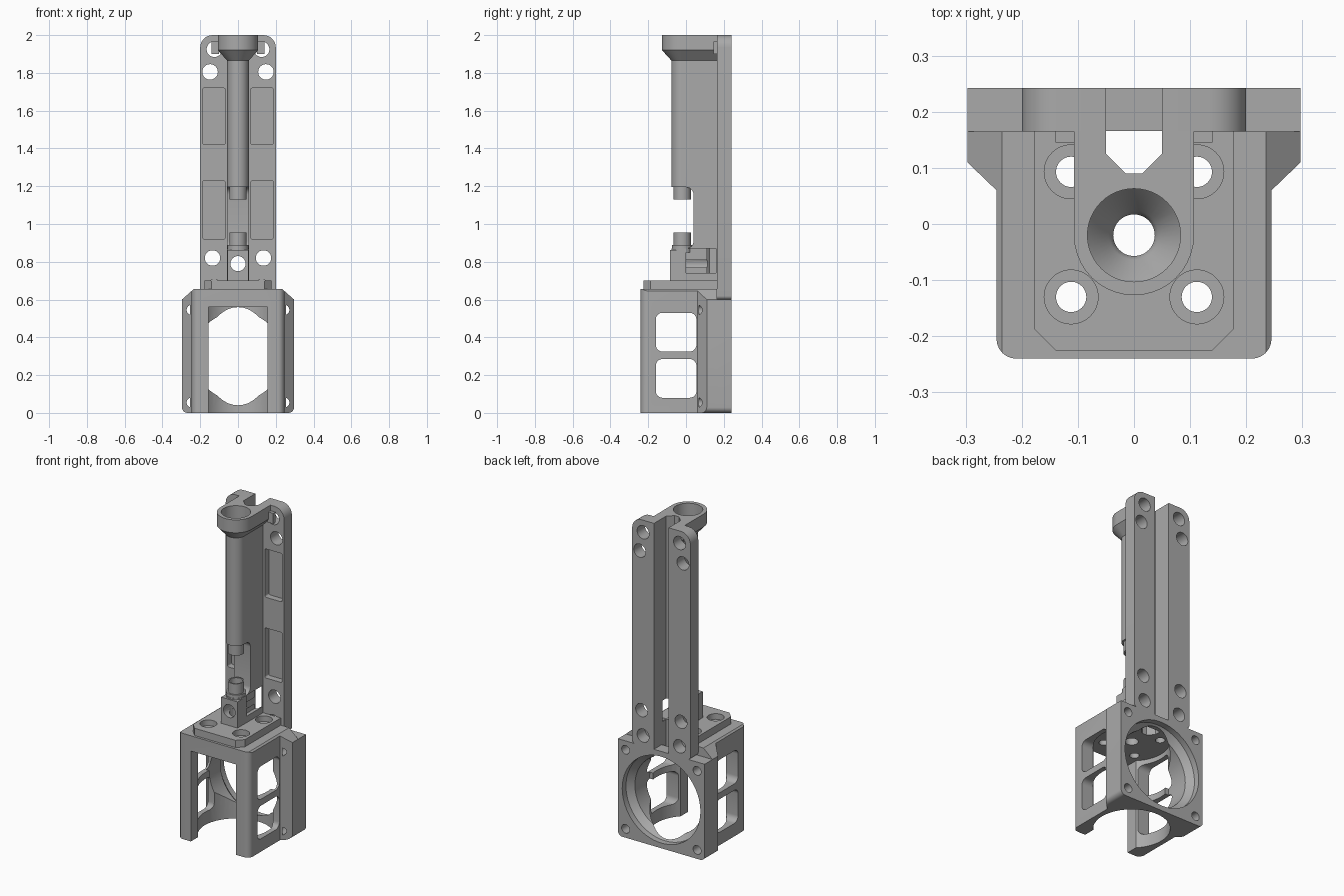
import bpy, bmesh, math
from mathutils import Vector

if "Cube" in bpy.data.objects:
    bpy.data.objects.remove(bpy.data.objects["Cube"])

grey = bpy.data.materials.new("mid_grey")
grey.use_nodes = True
colour = (0.4, 0.4, 0.4, 1)
grey.diffuse_color = colour
grey.node_tree.nodes["Principled BSDF"].inputs["Base Color"].default_value = colour


def finish(bm, name):
    bmesh.ops.recalc_face_normals(bm, faces=bm.faces)
    mesh = bpy.data.meshes.new(name)
    bm.to_mesh(mesh)
    bm.free()
    mesh.materials.append(grey)
    obj = bpy.data.objects.new(name, mesh)
    bpy.context.collection.objects.link(obj)
    return obj


def place(axis, a, b, c):
    return {"X": (c, a, b), "Y": (a, c, b), "Z": (a, b, c)}[axis]


def loft(name, axis, rings):
    """Solid through rings of 2D points, each ring given as (height, points)."""
    bm = bmesh.new()
    loops = [[bm.verts.new(place(axis, a, b, h)) for a, b in pts] for h, pts in rings]
    for low, high in zip(loops, loops[1:]):
        for i in range(len(low)):
            j = (i + 1) % len(low)
            bm.faces.new((low[i], low[j], high[j], high[i]))
    bm.faces.new(loops[0])
    bm.faces.new(loops[-1])
    return finish(bm, name)


def prism(name, axis, pts, lo, hi):
    return loft(name, axis, [(lo, pts), (hi, pts)])


def box(name, x0, x1, y0, y1, z0, z1):
    return prism(name, "Z", [(x0, y0), (x1, y0), (x1, y1), (x0, y1)], z0, z1)


def circle(a, b, r, n=40):
    return [(a + r * math.cos(2 * math.pi * i / n), b + r * math.sin(2 * math.pi * i / n)) for i in range(n)]


def lathe(name, axis, a, b, profile, n=48):
    return loft(name, axis, [(h, circle(a, b, r, n)) for h, r in profile])


def rod(name, axis, a, b, r, lo, hi):
    return lathe(name, axis, a, b, [(lo, r), (hi, r)])


def rounded(pts, radii, n=6):
    """Polygon with each corner replaced by a curve of the given size."""
    out = []
    for i, r in enumerate(radii):
        p, q, s = (Vector(pts[k % len(pts)]) for k in (i - 1, i, i + 1))
        if r == 0:
            out.append(tuple(q))
            continue
        a, b = q + (p - q).normalized() * r, q + (s - q).normalized() * r
        w = math.sqrt(0.5)
        for k in range(n + 1):
            t = k / n
            u, v, x = (1 - t) ** 2, 2 * t * (1 - t) * w, t * t
            out.append(tuple((a * u + q * v + b * x) / (u + v + x)))
    return out


def rect(a0, a1, b0, b1, r):
    return rounded([(a0, b0), (a1, b0), (a1, b1), (a0, b1)], [r] * 4)


def boolean(targets, tool, mode="DIFFERENCE"):
    for t in targets:
        m = t.modifiers.new("cut", "BOOLEAN")
        m.operation, m.object, m.solver = mode, tool, "EXACT"
        deps = bpy.context.evaluated_depsgraph_get()
        mesh = bpy.data.meshes.new_from_object(t.evaluated_get(deps))
        t.modifiers.clear()
        t.data = mesh
    bpy.data.objects.remove(tool)


def mirrored(pts):
    return pts + [(-a, b) for a, b in reversed(pts)]


AXIS_Y = -0.02  # centre of the vertical bore

# Motor housing: plan shape trimmed by its front silhouette
plan = rounded(mirrored([(0.245, -0.24), (0.245, 0.06), (0.297, 0.11), (0.297, 0.242)]),
               [0.035, 0, 0, 0, 0, 0, 0, 0.035])
housing = prism("motor_housing", "Z", plan, 0, 0.655)
outline = rounded(mirrored([(0.297, 0), (0.297, 0.6), (0.235, 0.655)]), [0.03, 0, 0, 0, 0, 0.03])
boolean([housing], prism("t", "Y", outline, -0.5, 0.5), "INTERSECT")
boolean([housing], box("t", -0.5, 0.5, 0.165, 0.4, 0.6, 0.8))
boolean([housing], rod("t", "Z", 0, AXIS_Y, 0.215, -0.1, 0.56))
boolean([housing], box("t", -0.155, 0.155, -0.4, -0.02, -0.1, 0.56))
boolean([housing], lathe("t", "Y", 0, 0.3, [(0.02, 0.235), (0.165, 0.235), (0.205, 0.268), (0.3, 0.268)], 64))
for z0, z1 in ((0.08, 0.285), (0.325, 0.53)):
    boolean([housing], prism("t", "X", rect(-0.16, 0.055, z0, z1, 0.035), -0.4, 0.4))
for x in (-0.245, 0.245):
    for z in (0.055, 0.545):
        boolean([housing], rod("t", "Y", x, z, 0.027, 0.07, 0.3))

# Mounting pad on top of the housing
pad = prism("mounting_pad", "Z",
            mirrored([(0.14, -0.225), (0.178, -0.187), (0.178, 0.165)]), 0.65, 0.7)
for x in (-0.112, 0.112):
    for y in (-0.13, 0.093):
        boolean([pad, housing], lathe("t", "Z", x, y, [(0.5, 0.027), (0.665, 0.027), (0.6651, 0.048), (0.8, 0.048)]))

# Pair of tall back plates with screw holes and front pockets
plates = []
for side, name in ((1, "left_back_plate"), (-1, "right_back_plate")):
    pts = rounded([(0.05 * side, 0.6), (0.2 * side, 0.6), (0.2 * side, 2), (0.05 * side, 2)], [0, 0.02, 0.065, 0])
    plate = prism(name, "Y", pts, 0.165, 0.242)
    for x, z in ((0.125, 1.925), (0.148, 1.805), (0.135, 0.82), (0.125, 0.665)):
        boolean([plate], rod("t", "Y", x * side, z, 0.041, 0.1, 0.3))
    for z0, z1 in ((0.92, 1.23), (1.42, 1.72)):
        a, b = sorted((0.068 * side, 0.187 * side))
        boolean([plate], prism("t", "Y", rect(a, b, z0, z1, 0.01), 0.1, 0.205))
    plates.append(plate)


def stadium(r, back=0.17, n=20):
    arc = [(r * math.cos(math.pi * (1 + i / n)), AXIS_Y + r * math.sin(math.pi * (1 + i / n))) for i in range(n + 1)]
    return arc + [(r, back), (-r, back)]


# Guide column with an open gap, and the flared collar at its top
column = prism("guide_column", "Z", stadium(0.057), 0.69, 1.87)
gap = rounded([(-0.3, 0.87), (0.04, 0.87), (0.04, 1.195), (-0.3, 1.195)], [0, 0.04, 0.04, 0])
boolean([column], prism("t", "X", gap, -0.3, 0.3))
collar = loft("flared_collar", "Z", [(1.865, stadium(0.057)), (1.92, stadium(0.107)), (2, stadium(0.107))])
ears = [box(n, a, a + 0.04, 0.145, 0.166, 1.9, 1.965)
        for n, a in (("left_collar_ear", 0.1), ("right_collar_ear", -0.14))]

# Base block and the two short tube ends facing each other
block = box("base_block", -0.056, 0.056, -0.085, 0.0, 0.69, 0.862)
lower_tip = lathe("lower_tube_end", "Z", 0, AXIS_Y, [(0.85, 0.055), (0.89, 0.055), (0.8901, 0.046), (0.955, 0.046)])
upper_tip = rod("upper_tube_end", "Z", 0, AXIS_Y, 0.046, 1.13, 1.2)

# Rear channel, wire passage, side recess, cross hole and vertical bore
channel = [(-0.05, 0.3), (-0.05, 0.125), (-0.015, 0.09), (0.015, 0.09), (0.05, 0.125), (0.05, 0.3)]
boolean([column, collar], prism("t", "Z", channel, 0.6, 2.1))
passage = [(a, min(b, 0.166)) for a, b in channel]
boolean([housing, pad], prism("t", "Z", passage, 0.5, 0.8))
boolean([column], box("t", 0.035, 0.2, 0.0, 0.16, 0.74, 0.87))
boolean([block, column], rod("t", "Y", 0, 0.79, 0.04, -0.3, 0.12))
bore = [(0.4, 0.037), (1.86, 0.037), (1.875, 0.045), (1.92, 0.083), (2.1, 0.083)]
boolean([housing, pad, block, column, collar, lower_tip, upper_tip], lathe("t", "Z", 0, AXIS_Y, bore))

# Smooth the round surfaces, keep edges sharp
bpy.ops.object.select_all(action="DESELECT")
for obj in [housing, pad, column, collar, block, lower_tip, upper_tip] + plates + ears:
    obj.select_set(True)
    bpy.context.view_layer.objects.active = obj
bpy.ops.object.shade_smooth_by_angle(angle=math.radians(30))
